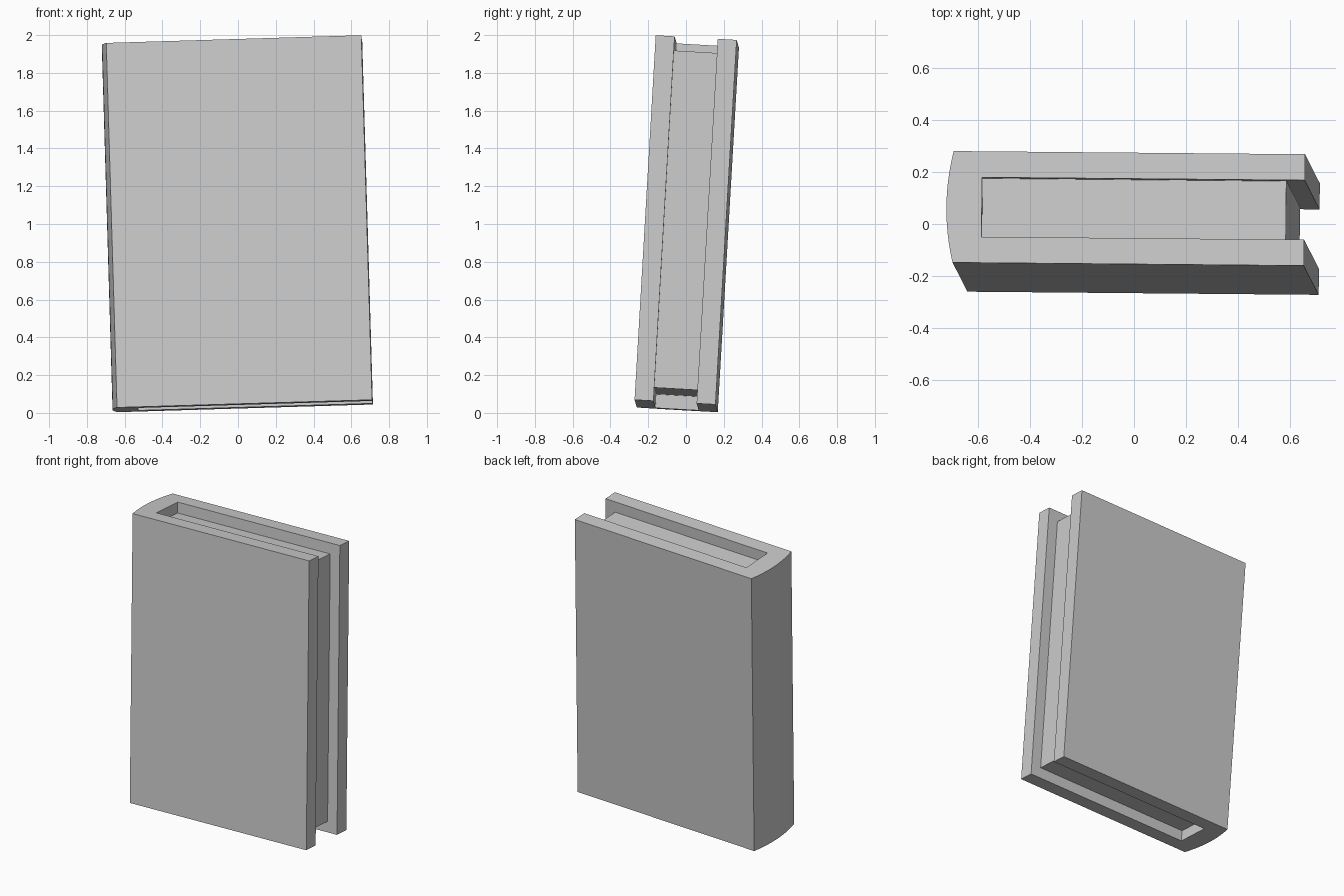
import bpy, bmesh, math
from mathutils import Matrix, Vector

old = bpy.data.objects.get("Cube")
if old:
    bpy.data.objects.remove(old, do_unlink=True)

LENGTH, DEPTH, HEIGHT = 1.351, 0.429, 1.934   # cover size
BOARD, SPINE, INSET, BULGE = 0.1, 0.11, 0.073, 0.026

grey = bpy.data.materials.new("plain grey")
grey.use_nodes = True
colour = (0.6, 0.6, 0.6, 1)
grey.diffuse_color = colour
grey.node_tree.nodes["Principled BSDF"].inputs["Base Color"].default_value = colour

# The whole book leans slightly
up = Vector((-0.0295, 0.058, 0.998)).normalized()
along = Vector((0.999, -0.009, 0.03))
along = (along - up * along.dot(up)).normalized()
back = up.cross(along)
lean = Matrix((along, back, up)).transposed().to_4x4()
lean.translation = (0.0085, 0.004, 1.0015)


def extrude_profile(name, points, height):
    """Raise a flat outline into a solid centred on its own height."""
    bm = bmesh.new()
    base = bm.faces.new([bm.verts.new((x, y, -height / 2)) for x, y in points])
    raised = bmesh.ops.extrude_face_region(bm, geom=[base])["geom"]
    bmesh.ops.translate(bm, vec=(0, 0, height),
                        verts=[v for v in raised if isinstance(v, bmesh.types.BMVert)])
    bmesh.ops.recalc_face_normals(bm, faces=bm.faces)
    mesh = bpy.data.meshes.new(name)
    bm.to_mesh(mesh)
    bm.free()
    mesh.materials.append(grey)
    obj = bpy.data.objects.new(name, mesh)
    bpy.context.collection.objects.link(obj)
    obj.matrix_world = lean
    return obj


hx, hy = LENGTH / 2, DEPTH / 2
inner_x, inner_y = -hx + SPINE, hy - BOARD

# Cover: two boards joined by a rounded spine
STEPS = 16
radius = (hy ** 2 + BULGE ** 2) / (2 * BULGE)
sweep = math.asin(hy / radius)
angles = [sweep * (1 - 2 * i / STEPS) for i in range(STEPS + 1)]
spine = [(-hx - BULGE + radius * (1 - math.cos(a)), radius * math.sin(a)) for a in angles]
opening = [(hx, -hy), (hx, -inner_y), (inner_x, -inner_y),
           (inner_x, inner_y), (hx, inner_y), (hx, hy)]
cover = extrude_profile("cover", spine + opening, HEIGHT)

# Page block, set back from the three open edges
page_x = hx - INSET
extrude_profile("pages", [(inner_x, -inner_y), (page_x, -inner_y),
                          (page_x, inner_y), (inner_x, inner_y)], HEIGHT - 2 * INSET)

# Smooth the rounded spine, keep the board edges crisp
bpy.ops.object.select_all(action="DESELECT")
cover.select_set(True)
bpy.context.view_layer.objects.active = cover
bpy.ops.object.shade_smooth_by_angle(angle=math.radians(10))
